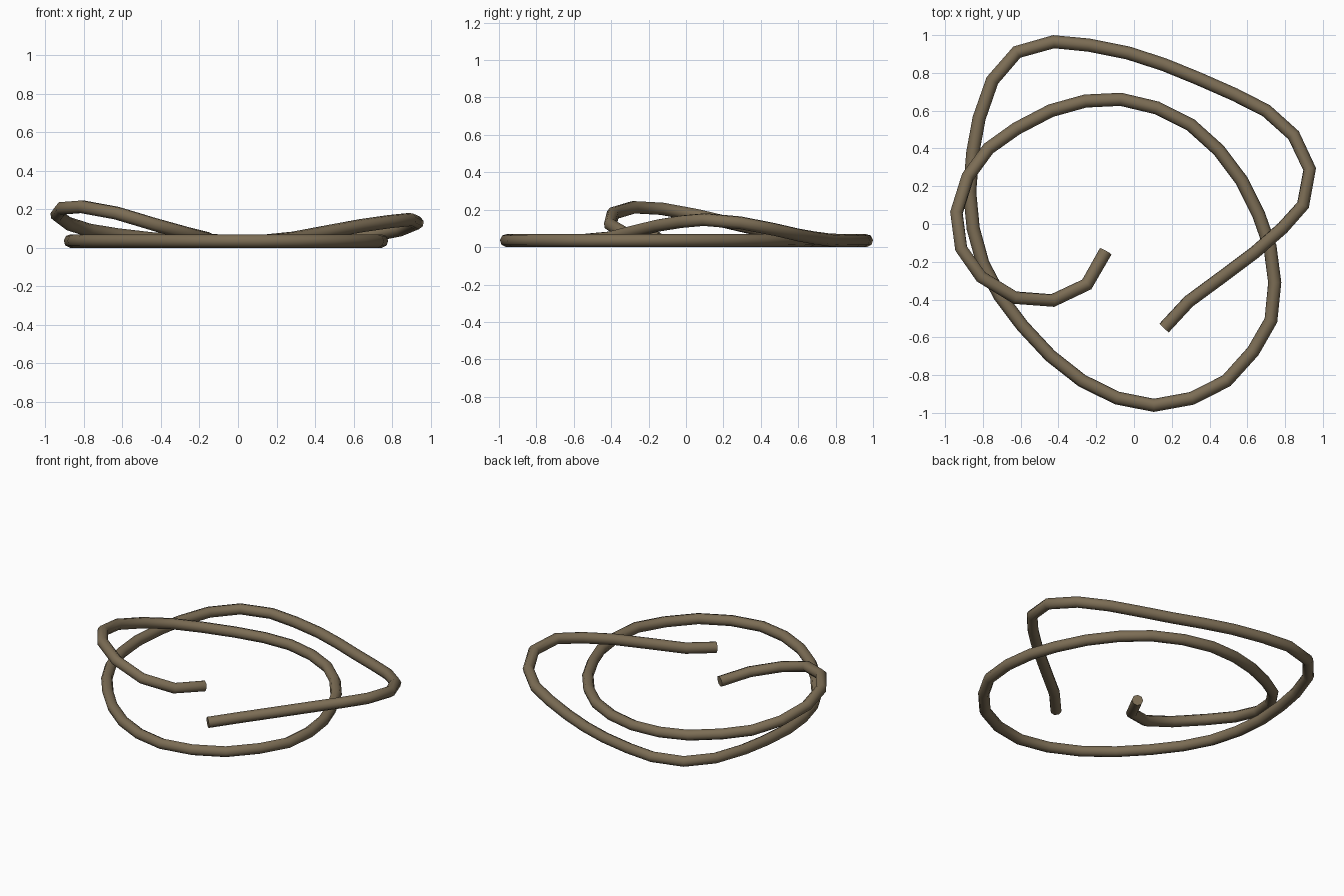
import bpy, math
from mathutils import Vector

if "Cube" in bpy.data.objects:
    bpy.data.objects.remove(bpy.data.objects["Cube"])

RADIUS = 0.035

# Centre line of the cord, from the inner left end to the inner right end
path = [Vector(p) for p in [
    # raised left end
    (-.15, -.145, .045), (-.25, -.32, .07), (-.43, -.405, .12), (-.63, -.39, .18),
    (-.81, -.28, .213), (-.915, -.13, .205), (-.94, .06, .17), (-.88, .25, .125),
    (-.77, .40, .09),
    # inner loop lying flat
    (-.44, .60, .045), (-.07, .66, .035), (.30, .525, .035), (.57, .23, .035),
    (.72, -.12, .035), (.745, -.31, .035), (.725, -.51, .035), (.49, -.83, .035),
    (.105, -.96, .035), (-.275, -.83, .035), (-.59, -.54, .035), (-.80, -.21, .035),
    # outer loop lying flat
    (-.87, .17, .035), (-.82, .56, .035), (-.75, .76, .035), (-.62, .91, .035),
    (-.425, .965, .035), (-.03, .905, .035), (.34, .77, .038), (.70, .60, .065),
    # raised right end
    (.845, .47, .095), (.93, .29, .13), (.895, .10, .147), (.64, -.15, .115),
    (.29, -.41, .05), (.16, -.55, .037)]]

# Add a smooth midpoint wherever the spacing is wide
points = []
for i, p in enumerate(path):
    points.append(p)
    if 0 < i < len(path) - 2 and (path[i + 1] - p).length > 0.28:
        points.append((9 * (p + path[i + 1]) - path[i - 1] - path[i + 2]) / 16)

# Eight-sided tube along the path
curve = bpy.data.curves.new("cord_path", 'CURVE')
curve.dimensions = '3D'
curve.bevel_depth = RADIUS
curve.bevel_resolution = 2
curve.use_fill_caps = True
spline = curve.splines.new('POLY')
spline.points.add(len(points) - 1)
for sp, p in zip(spline.points, points):
    sp.co = (*p, 1)
cord = bpy.data.objects.new("cord", curve)
bpy.context.collection.objects.link(cord)

brown = bpy.data.materials.new("dull brown")
brown.diffuse_color = (0.2, 0.152, 0.09, 1)
brown.use_nodes = True
brown.node_tree.nodes["Principled BSDF"].inputs["Base Color"].default_value = brown.diffuse_color
curve.materials.append(brown)

# Turn into a mesh and smooth around the tube, keeping the cut ends sharp
bpy.context.view_layer.objects.active = cord
cord.select_set(True)
bpy.ops.object.convert(target='MESH')
bpy.ops.object.shade_smooth_by_angle(angle=math.radians(60))
